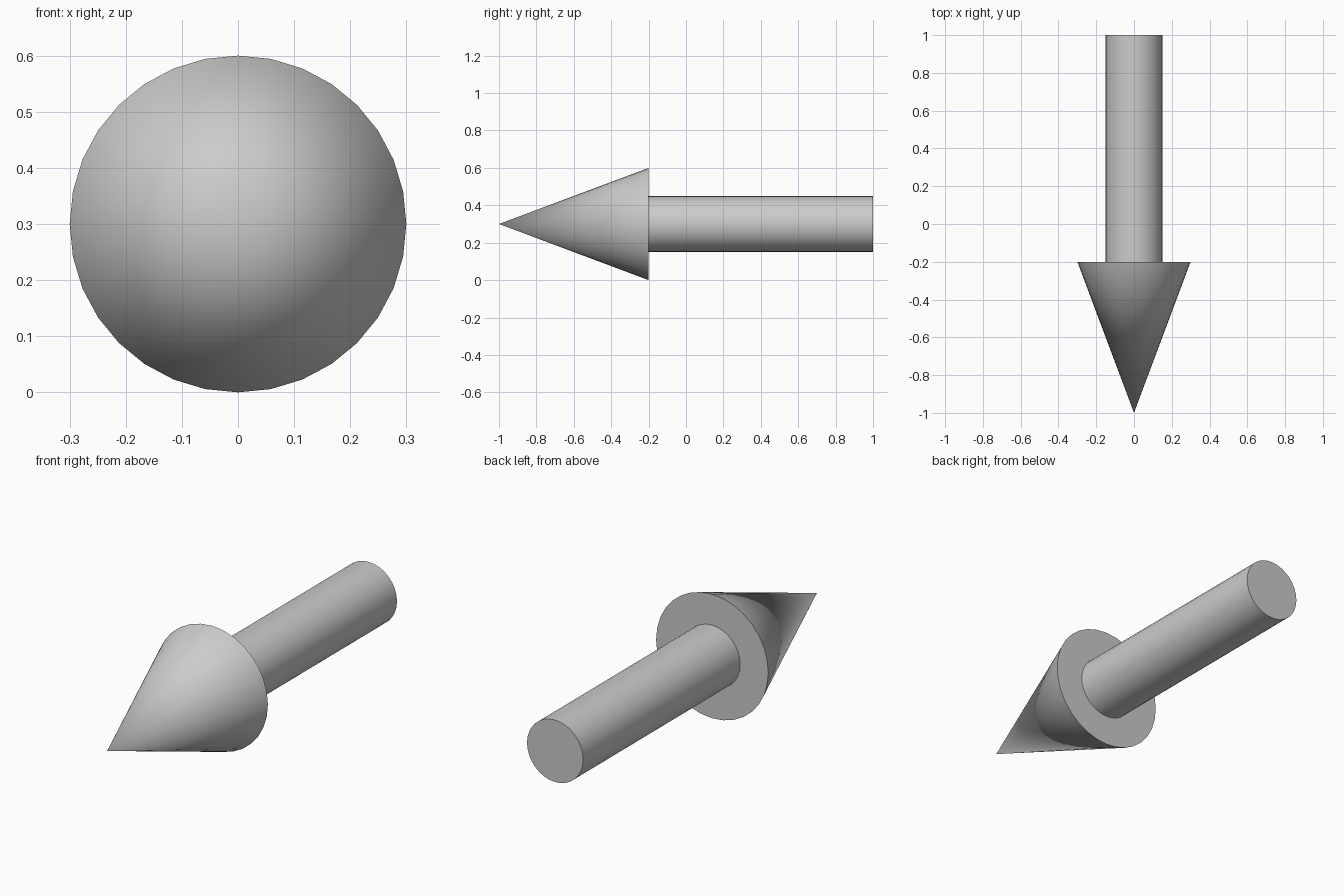
import bpy
from math import radians

if "Cube" in bpy.data.objects:
    bpy.data.objects.remove(bpy.data.objects["Cube"])

SIDES = 32
AXIS_Z = 0.3  # height of the arrow's centre line


def add_part(name, radius_back, radius_front, y_back, y_front):
    """Round part lying along y, pointing to the front (-y)."""
    bpy.ops.mesh.primitive_cone_add(
        vertices=SIDES, radius1=radius_back, radius2=radius_front,
        depth=y_back - y_front,
        location=(0, (y_back + y_front) / 2, AXIS_Z),
        rotation=(radians(90), 0, 0))
    obj = bpy.context.object
    obj.name = name
    bpy.ops.object.shade_smooth_by_angle(angle=radians(30))
    return obj


# Pointed head at the front
add_part("arrow_head", 0.3, 0.0, -0.2, -1.0)

# Straight shaft behind it
add_part("arrow_shaft", 0.15, 0.15, 1.0, -0.2)
